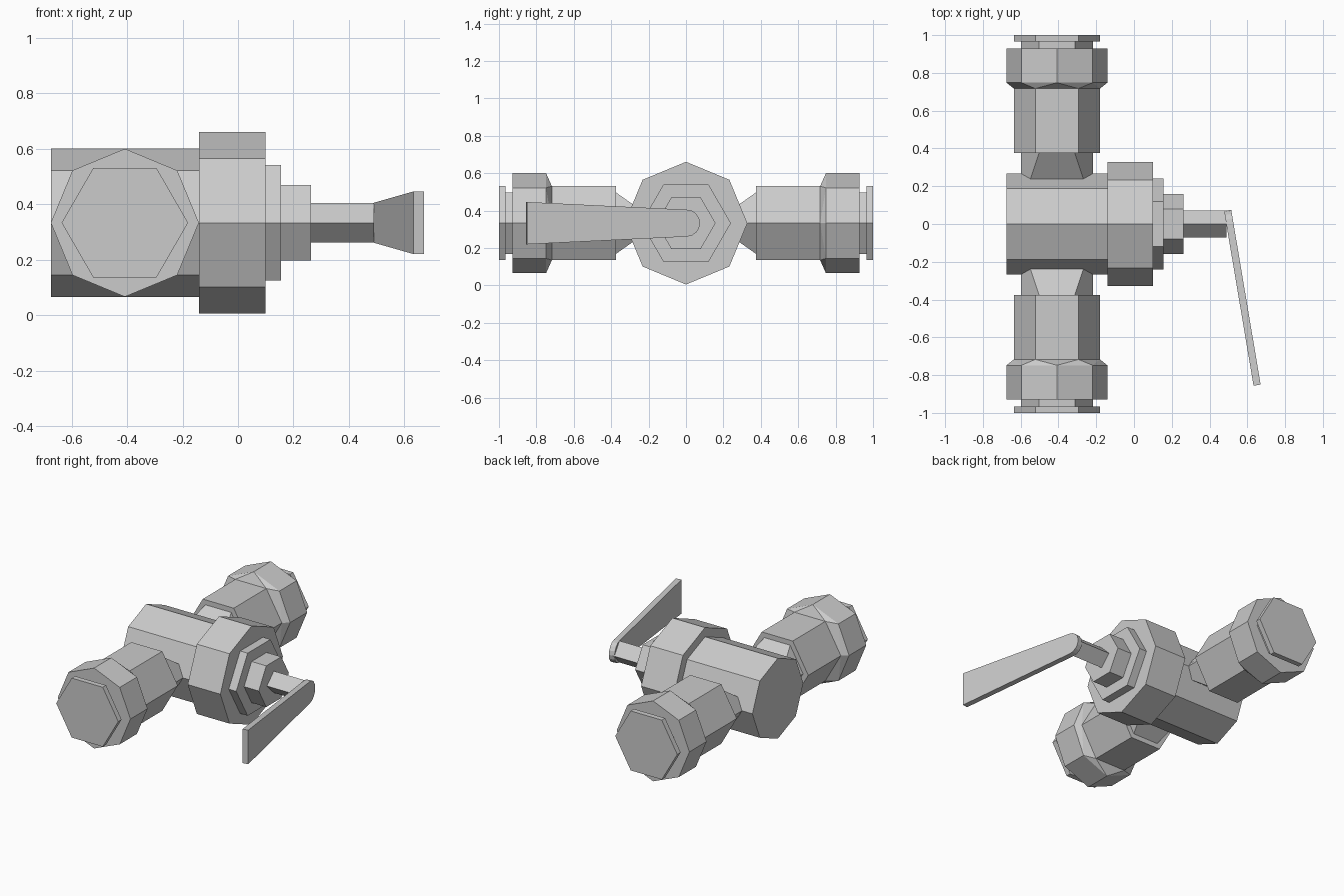
import bpy, bmesh
from math import sin, cos, pi
from mathutils import Vector

if "Cube" in bpy.data.objects:
    bpy.data.objects.remove(bpy.data.objects["Cube"])

Z = 0.333      # height of all axes
ARM_X = -0.408  # axis of the two pipe arms


def ring_x(x, r, n):
    """n-gon around the x axis, first corner on the y side"""
    return [(x, r * cos(2 * pi * i / n), Z + r * sin(2 * pi * i / n)) for i in range(n)]


def ring_y(y, r, n):
    """n-gon around the arm axis, first corner on the x side"""
    return [(ARM_X + r * cos(2 * pi * i / n), y, Z + r * sin(2 * pi * i / n)) for i in range(n)]


def finish(name, bm, mirror=False):
    bmesh.ops.recalc_face_normals(bm, faces=bm.faces)
    me = bpy.data.meshes.new(name)
    bm.to_mesh(me)
    bm.free()
    ob = bpy.data.objects.new(name, me)
    bpy.context.collection.objects.link(ob)
    if mirror:
        m = ob.modifiers.new("mirror", 'MIRROR')
        m.use_axis = (False, True, False)
        m.use_mirror_merge = False
    return ob


def loft(name, rings, start=True, end=True, mirror=False):
    bm = bmesh.new()
    vs = [[bm.verts.new(p) for p in r] for r in rings]
    for a, b in zip(vs, vs[1:]):
        n = len(a)
        for i in range(n):
            j = (i + 1) % n
            bm.faces.new((a[i], a[j], b[j], b[i]))
    if start:
        bm.faces.new(vs[0])
    if end:
        bm.faces.new(vs[-1])
    return finish(name, bm, mirror)


# Valve body and bonnet
loft("valve_body", [ring_x(-0.675, 0.267, 8), ring_x(-0.14, 0.267, 8)], end=False)
loft("bonnet", [ring_x(-0.14, 0.328, 8), ring_x(0.10, 0.328, 8)])

# Stepped hexagonal gland and four-sided stem
loft("gland", [ring_x(0.10, 0.24, 6), ring_x(0.155, 0.24, 6),
               ring_x(0.155, 0.158, 6), ring_x(0.263, 0.158, 6)], start=False)
loft("stem", [ring_x(0.263, 0.072, 4), ring_x(0.49, 0.072, 4)], start=False)

# Pipe arms: neck flattened where it meets the body, then a hexagonal pipe
root = [(ARM_X + dx, y, Z + dz) for dx, y, dz in
        ((0.19, 0.265, 0), (0.14, 0.238, 0.068), (-0.14, 0.238, 0.068),
         (-0.19, 0.265, 0), (-0.14, 0.238, -0.068), (0.14, 0.238, -0.068))]
loft("pipe_arms", [root, ring_y(0.375, 0.19, 6), ring_y(0.375, 0.228, 6),
                   ring_y(0.717, 0.228, 6)], start=False, end=False, mirror=True)

# Octagonal nuts, chamfered down to the hexagonal pipe
bm = bmesh.new()
for p in ring_y(0.717, 0.228, 6) + ring_y(0.748, 0.267, 8) + ring_y(0.928, 0.267, 8):
    bm.verts.new(p)
bmesh.ops.convex_hull(bm, input=bm.verts)
bmesh.ops.dissolve_limit(bm, angle_limit=0.01, verts=bm.verts, edges=bm.edges)
finish("pipe_nuts", bm, mirror=True)

# End flanges with a narrow groove behind
loft("end_flanges", [ring_y(0.928, 0.19, 6), ring_y(0.965, 0.19, 6),
                     ring_y(0.965, 0.228, 6), ring_y(1.0, 0.228, 6)], start=False, mirror=True)

# Lever handle: rounded at the stem, widening and leaning outward to the tip
outline = [(-0.855, 0.113), (-0.855, -0.113)]
outline += [(0.072 * cos(a), 0.072 * sin(a)) for a in (-pi / 2 + pi * i / 8 for i in range(9))]
lean = Vector((-0.166, 0.986, 0))
thick = Vector((0.986, 0.166, 0)) * 0.019
plates = []
for s in (-1, 1):
    plates.append([Vector((0.508, 0, Z)) + lean * (u * 1.012) + thick * s + Vector((0, 0, v))
                   for u, v in outline])
loft("lever_handle", plates)
